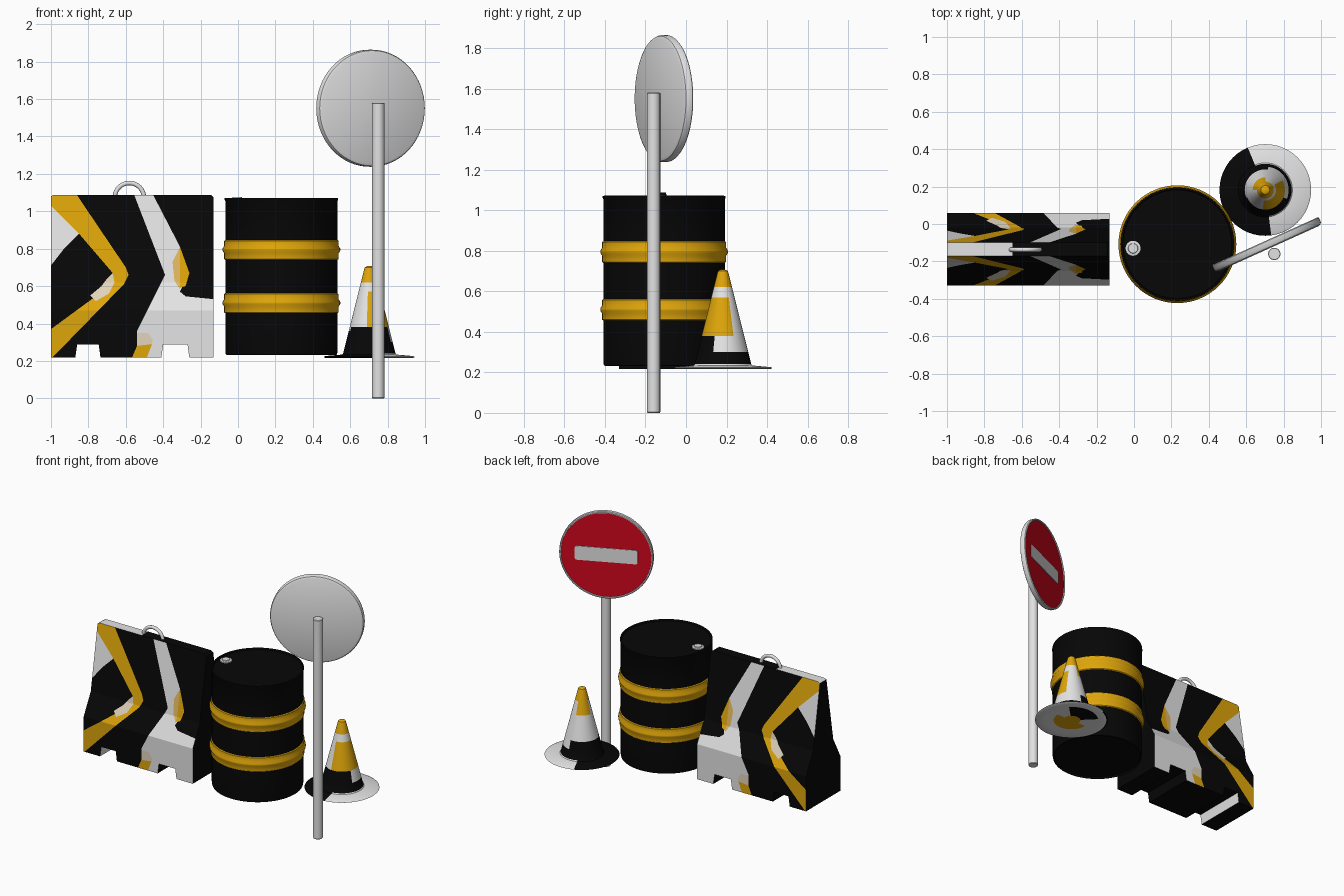
import bpy, bmesh, math
from mathutils import Matrix, Vector

cube = bpy.data.objects.get("Cube")
if cube:
    bpy.data.objects.remove(cube, do_unlink=True)


def material(name, r, g, b):
    m = bpy.data.materials.new(name)
    m.use_nodes = True
    m.diffuse_color = (r, g, b, 1)
    m.node_tree.nodes["Principled BSDF"].inputs["Base Color"].default_value = (r, g, b, 1)
    return m


BLACK, WHITE, ORANGE, GREY, RED, CREAM, PALE = range(7)
MATS = [material("black paint", 0.002, 0.002, 0.002),
        material("white paint", 0.78, 0.78, 0.78),
        material("orange paint", 0.74, 0.38, 0.003),
        material("light grey metal", 0.76, 0.76, 0.76),
        material("red paint", 0.64, 0.002, 0.012),
        material("cream paint", 0.76, 0.66, 0.5),
        material("pale orange paint", 0.75, 0.48, 0.12)]


def finish(name, bm, matrix=Matrix(), smooth=True):
    bmesh.ops.recalc_face_normals(bm, faces=bm.faces)
    mesh = bpy.data.meshes.new(name)
    bm.to_mesh(mesh)
    bm.free()
    for m in MATS:
        mesh.materials.append(m)
    ob = bpy.data.objects.new(name, mesh)
    bpy.context.collection.objects.link(ob)
    ob.matrix_world = matrix
    if smooth:
        bpy.ops.object.select_all(action='DESELECT')
        ob.select_set(True)
        bpy.context.view_layer.objects.active = ob
        bpy.ops.object.shade_smooth_by_angle(angle=math.radians(32))
    return ob


def lathe(name, profile, rule, matrix, sides=48):
    """Revolve (radius, height) points; rule(radius, height, degrees) gives the colour."""
    bm = bmesh.new()
    rings = []
    for r, z in profile:
        rings.append([bm.verts.new((r * math.cos(2 * math.pi * i / sides),
                                    r * math.sin(2 * math.pi * i / sides), z))
                      for i in range(sides)])
    for k in range(len(rings) - 1):
        a, b = rings[k], rings[k + 1]
        r, z = [(p + q) / 2 for p, q in zip(profile[k], profile[k + 1])]
        for i in range(sides):
            j = (i + 1) % sides
            f = bm.faces.new((a[i], a[j], b[j], b[i]))
            f.material_index = rule(r, z, (i + 0.5) * 360 / sides)
    bmesh.ops.remove_doubles(bm, verts=bm.verts, dist=1e-5)
    return finish(name, bm, matrix)


def inside(poly, x, z):
    hit = False
    for (x1, z1), (x2, z2) in zip(poly, poly[1:] + poly[:1]):
        if (z1 > z) != (z2 > z) and x < x1 + (z - z1) * (x2 - x1) / (z2 - z1):
            hit = not hit
    return hit


# Barrier: outline with foot notches, widened by height, painted by cut regions
OUTLINE = [(-1, .217), (-.87, .217), (-.86, .288), (-.745, .288), (-.735, .217), (-.41, .217),
           (-.4, .288), (-.27, .288), (-.26, .217), (-.13, .217), (-.13, 1.075), (-.145, 1.088),
           (-.985, 1.088), (-1, 1.08)]
WIDTHS = [(.2, .195), (.47, .195), (.62, .115), (1.09, .036)]
PAINT = [
    (CREAM, [(-.67, .67), (-.66, .62), (-.69, .56), (-.76, .52), (-.79, .55), (-.73, .6),
             (-.7, .64)]),
    (ORANGE, [(-1, 1.1), (-.87, 1.1), (-.6, .7), (-.585, .66), (-.61, .61), (-1, .21),
              (-1, .37), (-.7, .59), (-.67, .67), (-.85, .88), (-1, 1.03)]),
    (WHITE, [(-1, 1.03), (-.85, .88), (-.93, .8), (-1, .71)]),
    (ORANGE, [(-.31, .81), (-.26, .67), (-.28, .6), (-.31, .59)]),
    (PALE, [(-.31, .81), (-.31, .58), (-.34, .63), (-.35, .73)]),
    (ORANGE, [(-.57, .21), (-.54, .28), (-.46, .29), (-.49, .21)]),
    (CREAM, [(-.54, .28), (-.54, .35), (-.48, .35), (-.455, .31), (-.46, .29)]),
    (WHITE, [(-.56, 1.1), (-.46, 1.1), (-.31, .81), (-.26, .67), (-.31, .57), (-.28, .545),
             (-.13, .53), (-.13, .21), (-.57, .21), (-.54, .28), (-.54, .36), (-.39, .66)]),
]


def half_width(z):
    for (z1, w1), (z2, w2) in zip(WIDTHS, WIDTHS[1:]):
        if z <= z2 + 1e-6:
            return w1 + (w2 - w1) * (z - z1) / (z2 - z1)
    return WIDTHS[-1][1]


def cut(bm, a, b):
    bmesh.ops.bisect_plane(bm, geom=bm.verts[:] + bm.edges[:] + bm.faces[:], dist=1e-5,
                           plane_co=(a[0], 0, a[1]), plane_no=(b[1] - a[1], 0, a[0] - b[0]))


bm = bmesh.new()
face = bm.faces.new([bm.verts.new((x, -1, z)) for x, z in OUTLINE])
back = bmesh.ops.extrude_face_region(bm, geom=[face], use_keep_orig=True)["geom"]
for v in back:
    if isinstance(v, bmesh.types.BMVert):
        v.co.y = 1
for x, z in OUTLINE[1:9]:
    cut(bm, (x, 0), (x, 1))
for z, w in WIDTHS[1:3]:
    cut(bm, (0, z), (1, z))
cut(bm, (-.65, 0), (-.65, 1))
for colour, poly in PAINT:
    for a, b in zip(poly, poly[1:] + poly[:1]):
        cut(bm, a, b)
bm.normal_update()
for f in bm.faces:
    c = f.calc_center_median()
    if abs(f.normal.y) > 0.5:
        f.material_index = next((col for col, p in PAINT if inside(p, c.x, c.z)), BLACK)
    elif (c.z > 1.08 and c.x < -.65) or (c.z < .288 and -.871 < c.x < -.859):
        f.material_index = WHITE
for v in bm.verts:
    v.co.y = -.135 + v.co.y * half_width(v.co.z)
finish("barrier", bm, smooth=False)

# Lifting loop on the barrier
bpy.ops.mesh.primitive_torus_add(location=(-.581, -.137, 1.073), rotation=(math.pi / 2, 0, 0),
                                 major_radius=.078, minor_radius=.012,
                                 major_segments=40, minor_segments=12)
loop = bpy.context.object
loop.name = "lifting_loop"
loop.data.materials.append(MATS[GREY])
bpy.ops.object.shade_smooth_by_angle(angle=math.radians(40))

# Barrel with two swollen bands
barrel = [(0, .243), (.285, .243), (.288, .231), (.297, .234), (.3, .25)]
for z in (.455, .74):
    barrel += [(.3, z), (.306, z + .005), (.306, z + .035), (.315, z + .05), (.315, z + .06),
               (.306, z + .075), (.306, z + .102), (.3, z + .107)]
barrel += [(.3, 1.055), (.303, 1.06), (.303, 1.07), (.293, 1.072), (.29, 1.061), (0, 1.061)]
bands = lambda r, z, a: ORANGE if r > .2985 and (.455 < z < .562 or .74 < z < .847) else BLACK
lathe("barrel", barrel, bands, Matrix.Translation((.232, -.108, 0)), 64)

# Barrel bung
lathe("barrel_bung", [(0, 1.06), (.04, 1.06), (.04, 1.068), (.027, 1.07), (.025, 1.076), (0, 1.076)],
      lambda r, z, a: GREY, Matrix.Translation((-.005, -.13, 0)), 24)


# Cone with patchy paint, also under its foot
def cone_paint(r, z, a):
    if z < .217:
        if r < .05 or (r < .1 and a > 180):
            return ORANGE
        return BLACK if r < .18 and 45 < a < 135 else WHITE
    if z < .24:
        return BLACK if r < .14 and z > .226 or 115 < a < 280 else WHITE
    low = .38 if 200 < a < 335 else .36 if 80 < a < 200 else .30
    if z < low:
        return BLACK
    if z > (.53 if 90 < a < 180 else .62) or (.38 < z < .57 and (a > 265 or a < 30)):
        return ORANGE
    return WHITE


slope = [(.14 - (z - .24) * .25, z) for z in (.24, .30, .36, .38, .53, .57, .62, .685)]
lathe("traffic_cone", [(0, .216), (.06, .216), (.12, .216), (.18, .216), (.235, .216),
                       (.245, .221), (.235, .226), (.145, .234)]
      + slope + [(.024, .7), (.015, .706), (0, .707)],
      cone_paint, Matrix.Translation((.702, .182, 0)))

# Sign post
lathe("sign_post", [(0, 0), (.03, 0), (.033, .004), (.033, 1.577), (.03, 1.58), (0, 1.58)],
      lambda r, z, a: GREY, Matrix.Translation((.75, -.16, 0)), 32)

# Round sign plate, red side facing the back
turn = math.radians(24.3)
across = Vector((-math.cos(turn), -math.sin(turn), 0))
facing = Vector((-math.sin(turn), math.cos(turn), 0))
frame = Matrix((across, (0, 0, 1), facing)).transposed().to_4x4()
frame.translation = (.72, -.132, 1.551)
lathe("sign_plate", [(0, 0), (.295, 0), (.308, .006), (.313, .016), (.313, .04), (.308, .045),
                     (.302, .044), (.301, .038), (0, .038)],
      lambda r, z, a: RED if z == .038 else GREY, frame, 64)

# Bar on the sign
bm = bmesh.new()
bmesh.ops.create_cube(bm, size=1, matrix=Matrix.Translation((0, 0, .039))
                      @ Matrix.Diagonal((.42, .1, .006, 1)))
corners = [e for e in bm.edges if abs(e.verts[0].co.z - e.verts[1].co.z) > .001]
bmesh.ops.bevel(bm, geom=corners, offset=.015, segments=3, affect='EDGES', profile=.5)
for f in bm.faces:
    f.material_index = GREY
finish("sign_bar", bm, frame, smooth=False)
